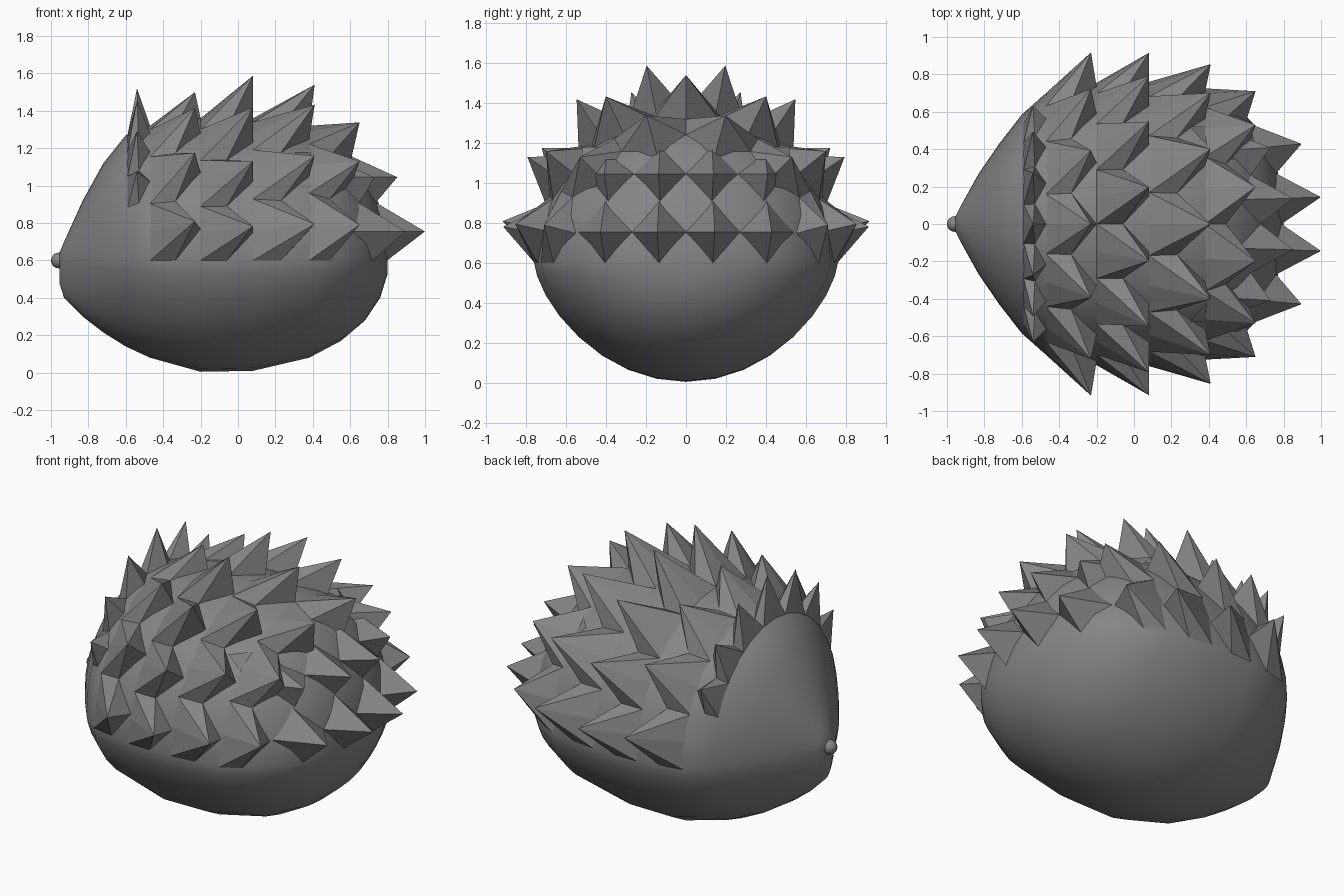
import bpy, bmesh, math
from mathutils import Vector
from mathutils.bvhtree import BVHTree

if "Cube" in bpy.data.objects:
    bpy.data.objects.remove(bpy.data.objects["Cube"])

ZC = 0.6   # height of the widest line of the body
SEG = 32

# body sections: x, bottom z, top z, half width
SECTIONS = [(-0.955, 0.48, 0.64, 0.04), (-0.93, 0.40, 0.70, 0.09), (-0.83, 0.30, 0.92, 0.27),
            (-0.72, 0.215, 1.12, 0.43), (-0.60, 0.14, 1.27, 0.585), (-0.47, 0.08, 1.32, 0.70),
            (-0.20, 0.005, 1.36, 0.755), (0.08, 0.01, 1.36, 0.76), (0.38, 0.08, 1.32, 0.725),
            (0.55, 0.17, 1.20, 0.63), (0.68, 0.28, 1.04, 0.49), (0.76, 0.40, 0.89, 0.32),
            (0.80, 0.53, 0.70, 0.12)]

grey = bpy.data.materials.new("dark_grey")
grey.diffuse_color = (0.235, 0.235, 0.235, 1)
grey.use_nodes = True
grey.node_tree.nodes["Principled BSDF"].inputs["Base Color"].default_value = grey.diffuse_color


def make_object(name, bm, smooth=False):
    bmesh.ops.recalc_face_normals(bm, faces=bm.faces)
    me = bpy.data.meshes.new(name)
    bm.to_mesh(me)
    bm.free()
    me.materials.append(grey)
    for p in me.polygons:
        p.use_smooth = smooth
    ob = bpy.data.objects.new(name, me)
    bpy.context.collection.objects.link(ob)
    return ob


# smooth body with a pointed snout and a slightly keeled belly
bm = bmesh.new()
rings = []
for x, zb, zt, w in SECTIONS:
    ring = []
    for i in range(SEG):
        a = 2 * math.pi * i / SEG
        s = math.sin(a)
        z = s * (zt - ZC) if s > 0 else -abs(s) ** 1.35 * (ZC - zb)
        ring.append(bm.verts.new((x, w * math.cos(a), ZC + z)))
    rings.append(ring)
for r0, r1 in zip(rings, rings[1:]):
    for i in range(SEG):
        j = (i + 1) % SEG
        bm.faces.new((r0[i], r0[j], r1[j], r1[i]))
bm.faces.new(rings[0])
bm.faces.new(rings[-1])
tree = BVHTree.FromBMesh(bm)
make_object("body", bm, True)

# nose
bm = bmesh.new()
bmesh.ops.create_uvsphere(bm, u_segments=16, v_segments=10, radius=0.042)
bmesh.ops.translate(bm, verts=bm.verts, vec=(-0.958, 0, ZC))
make_object("nose", bm, True)


def around(x, a):
    """Point on the body at station x and angle a over the back."""
    d = Vector((0, math.cos(a), math.sin(a)))
    return tree.ray_cast(Vector((x, 0, ZC)), d)[0]


def behind(y, z):
    """Point on the rear of the body."""
    hit = tree.ray_cast(Vector((0, y, z)), Vector((1, 0, 0)))[0]
    return hit if hit else Vector((0.3, y, z))


def spine(bm, base, tip):
    vs = [bm.verts.new(p) for p in base]
    t = bm.verts.new(tip)
    for i in range(len(vs)):
        bm.faces.new((vs[i], vs[(i + 1) % len(vs)], t))


# rows of backward-leaning spines:
# x start, x end, count, first angle, height at side, height on top, tip x
ROWS = [(-0.59, -0.47, 7, 28, 0.02, 0.20, -0.54), (-0.47, -0.20, 7, 0, 0.19, 0.14, -0.23),
        (-0.20, 0.08, 8, 0, 0.17, 0.25, 0.08), (0.08, 0.38, 7, 0, 0.15, 0.22, 0.41),
        (0.38, 0.60, 6, 0, 0.16, 0.23, 0.65)]
bm = bmesh.new()
for x0, x1, n, first, side, top, tx in ROWS:
    lo = math.radians(first)
    step = (math.pi - 2 * lo) / n
    notch = (x1 - x0) * 0.5
    for i in range(n):
        a0, a1 = lo + i * step, lo + (i + 1) * step
        am = (a0 + a1) / 2
        base = [around(x0, a0), around(x0, am), around(x0, a1),
                around(x1 - notch, a1), around(x1, am), around(x1 - notch, a0)]
        h = side + (top - side) * math.sin(am) ** 2
        tip = around(x1, am) + Vector((0, math.cos(am), math.sin(am))) * h
        tip.x = tx
        spine(bm, base, tip)

# spines on the rear, in two tiers, ridged towards the middle of each cell side
for z0, z1, cols, reach in [(0.6, 0.91, (-0.54, -0.27, 0, 0.27, 0.54), 0.22),
                            (0.91, 1.18, (-0.52, -0.26, 0, 0.26, 0.52), 0.19)]:
    zm = (z0 + z1) / 2
    for y0, y1 in zip(cols, cols[1:]):
        ym = (y0 + y1) / 2
        r = reach - 0.1 * (abs(ym) - 0.13)
        tip = behind(ym, zm) + Vector((1, ym * 0.3, 0)) * r
        base = [behind(y0, z0), behind(ym, z0), behind(y1, z0), behind(y1, zm),
                behind(y1, z1), behind(ym, z1), behind(y0, z1), behind(y0, zm)]
        vs = [bm.verts.new(p) for p in base]
        t = bm.verts.new(tip)
        for k in range(0, 8, 2):
            bm.faces.new((vs[k - 1], vs[k], vs[k + 1]))
            bm.faces.new((vs[k - 1], vs[k + 1], t))
make_object("spines", bm)
